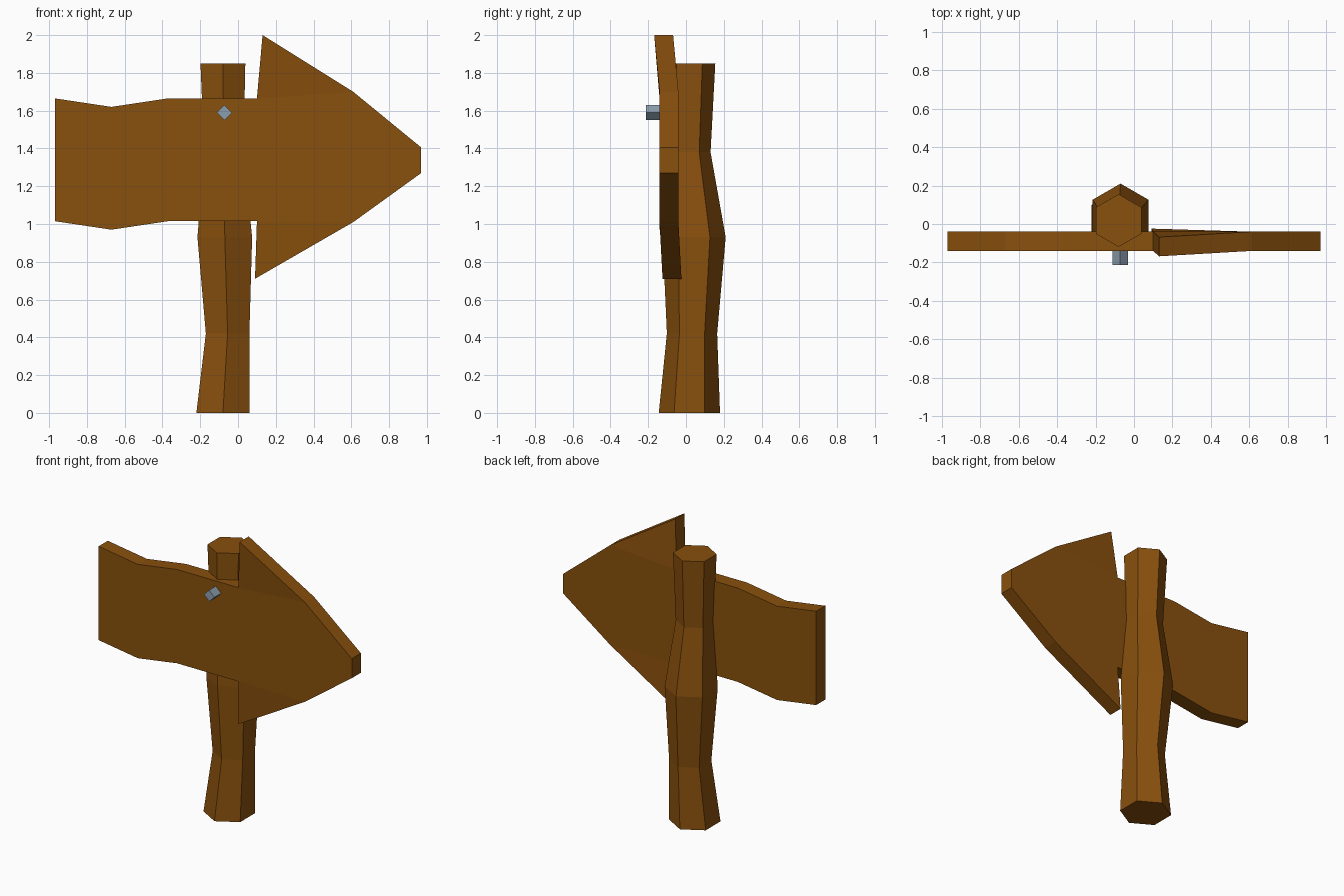
import bpy, bmesh, math

if "Cube" in bpy.data.objects:
    bpy.data.objects.remove(bpy.data.objects["Cube"])


def material(name, rgb):
    m = bpy.data.materials.new(name)
    m.diffuse_color = (*rgb, 1)
    m.use_nodes = True
    m.node_tree.nodes["Principled BSDF"].inputs["Base Color"].default_value = m.diffuse_color
    return m


wood = material("brown wood", (0.25, 0.08, 0.004))
steel = material("grey steel", (0.26, 0.34, 0.42))


def finish(name, bm, mat):
    bmesh.ops.recalc_face_normals(bm, faces=bm.faces)
    me = bpy.data.meshes.new(name)
    bm.to_mesh(me)
    bm.free()
    me.materials.append(mat)
    ob = bpy.data.objects.new(name, me)
    bpy.context.collection.objects.link(ob)


# Post: crooked hexagonal column lofted through rings (z, centre x, centre y, radius)
rings = [(0, -0.08, 0.018, 0.162), (0.42, -0.055, 0.032, 0.133),
         (0.93, -0.07, 0.043, 0.167), (1.38, -0.075, 0.01, 0.12),
         (1.85, -0.08, 0.018, 0.137)]
bm = bmesh.new()
loops = []
for z, cx, cy, r in rings:
    angles = [math.radians(90 + 60 * i) for i in range(6)]
    loops.append([bm.verts.new((cx + r * math.cos(a), cy + r * math.sin(a), z)) for a in angles])
for a, b in zip(loops, loops[1:]):
    for i in range(6):
        j = (i + 1) % 6
        bm.faces.new((a[i], a[j], b[j], b[i]))
bm.faces.new(loops[0])
bm.faces.new(loops[-1])
finish("post", bm, wood)

# Arrow board: columns (x, bottom z, top z), then two barbs bent out of plane
columns = [(-0.97, 1.015, 1.665), (-0.67, 0.97, 1.62), (-0.37, 1.015, 1.665),
           (0.10, 1.015, 1.665), (0.61, 1.01, 1.70), (0.97, 1.27, 1.405)]
bm = bmesh.new()
low = [bm.verts.new((x, -0.14, b)) for x, b, t in columns]
high = [bm.verts.new((x, -0.14, t)) for x, b, t in columns]
faces = [bm.faces.new((low[i], low[i + 1], high[i + 1], high[i])) for i in range(5)]
upper_barb = bm.verts.new((0.13, -0.168, 2.0))
lower_barb = bm.verts.new((0.09, -0.124, 0.71))
faces.append(bm.faces.new((high[3], high[4], upper_barb)))
faces.append(bm.faces.new((low[4], low[3], lower_barb)))
# Thicken the board straight back
back = bmesh.ops.extrude_face_region(bm, geom=faces, use_keep_orig=True)["geom"]
bmesh.ops.translate(bm, vec=(0, 0.1, 0), verts=[g for g in back if isinstance(g, bmesh.types.BMVert)])
finish("arrow_board", bm, wood)

# Nail: square head standing on its corner
bm = bmesh.new()
corners = [bm.verts.new((-0.072 + 0.04 * dx, -0.213, 1.59 + 0.04 * dz))
           for dx, dz in ((1, 0), (0, 1), (-1, 0), (0, -1))]
face = bm.faces.new(corners)
back = bmesh.ops.extrude_face_region(bm, geom=[face], use_keep_orig=True)["geom"]
bmesh.ops.translate(bm, vec=(0, 0.1, 0), verts=[g for g in back if isinstance(g, bmesh.types.BMVert)])
finish("nail", bm, steel)
